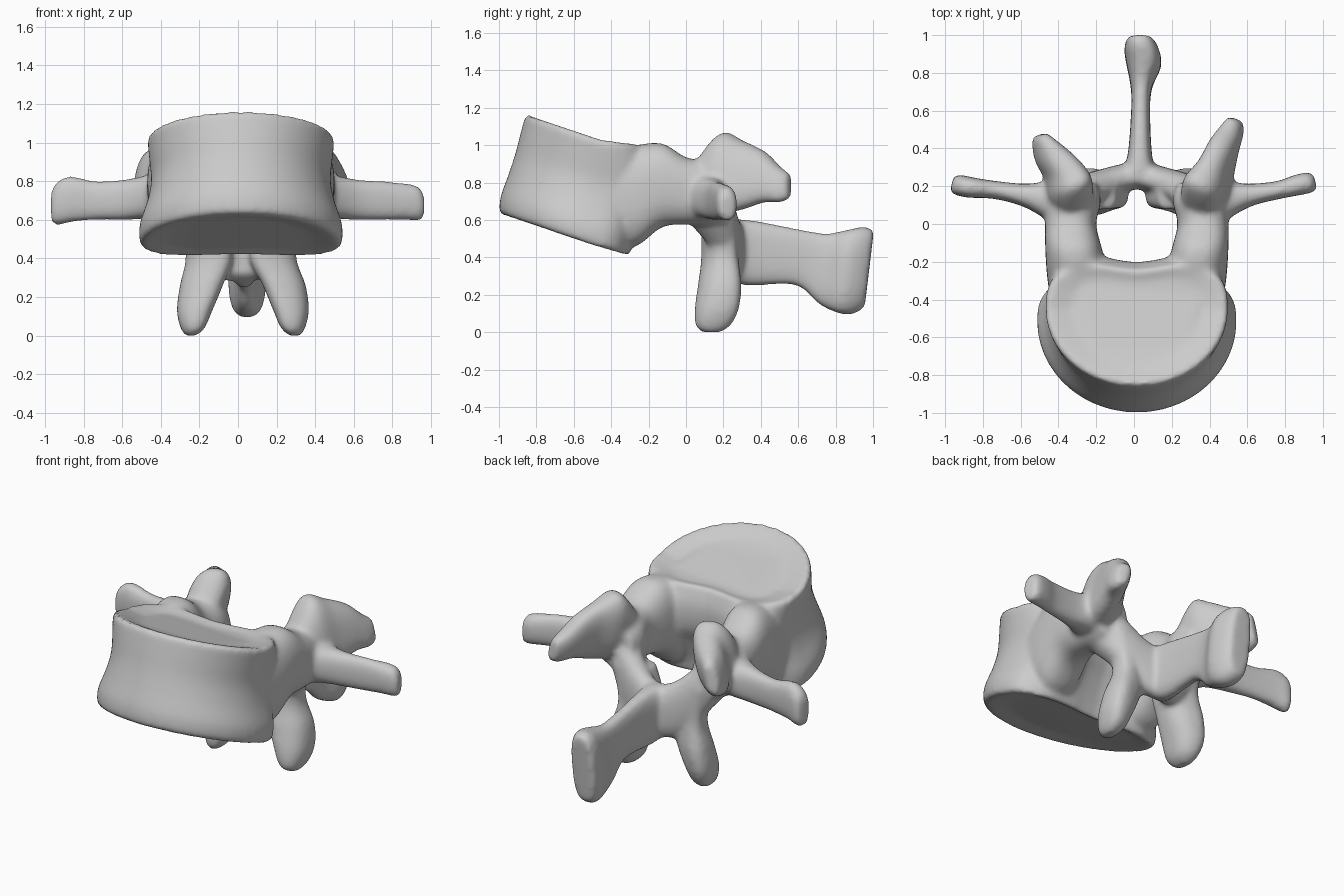
import bpy, bmesh, math
from mathutils import Vector

if "Cube" in bpy.data.objects:
    bpy.data.objects.remove(bpy.data.objects["Cube"], do_unlink=True)

bm = bmesh.new()
MID = 0.015     # slight sideways offset of the centre line
SIDES = 32


def skin(rings):
    """Closed tube through a list of point rings."""
    rows = [[bm.verts.new(p) for p in ring] for ring in rings]
    n = len(rows[0])
    for a, b in zip(rows, rows[1:]):
        for i in range(n):
            j = (i + 1) % n
            bm.faces.new((a[i], a[j], b[j], b[i]))
    bm.faces.new(rows[0][::-1])
    bm.faces.new(rows[-1])


def spline(stations, steps=6):
    """Catmull-Rom interpolation of whole stations."""
    pts = [stations[0]] + list(stations) + [stations[-1]]
    out = []
    for p0, p1, p2, p3 in zip(pts, pts[1:], pts[2:], pts[3:]):
        for k in range(steps):
            t = k / steps
            out.append([b + 0.5 * t * (c - a + t * (2*a - 5*b + 4*c - d + t * (3*(b - c) + d - a)))
                        for a, b, c, d in zip(p0, p1, p2, p3)])
    return out + [list(stations[-1])]


def power(v, e):
    return math.copysign(abs(v) ** e, v)


def limb(stations, u, v, e=0.8):
    """Tube with rounded-box sections; station = x, y, z, half size on u, half size on v."""
    u, v = Vector(u).normalized(), Vector(v).normalized()
    rings = []
    for x, y, z, ru, rv in spline(stations):
        rings.append([Vector((x, y, z)) + u * ru * power(math.cos(a), e) + v * rv * power(math.sin(a), e)
                      for a in (2 * math.pi * i / SIDES for i in range(SIDES))])
    skin(rings)


# Body: drum with round front, squarer hollowed back, a waist and tilted end plates
def kidney(yc, half_x, front, back, z, front_slope, back_slope, size=1.0):
    ring = []
    for i in range(64):
        a = 2 * math.pi * i / 64
        c, s = math.cos(a), math.sin(a)
        if s > 0:
            c, s = power(c, 0.7), power(s, 0.7)
            y = back * (s - 0.22 * math.exp(-(c / 0.45) ** 2)) * size
            slope = back_slope
        else:
            y, slope = front * s * size, front_slope
        ring.append((MID + half_x * c * size, yc + y, z - slope * y))
    return ring


levels = [(-0.52, 0.525, 0.48, 0.25, 0.485, 0.34, 0.3),
          (-0.51, 0.525, 0.48, 0.26, 0.57, 0.33, 0.28),
          (-0.49, 0.485, 0.46, 0.29, 0.69, 0.33, 0.24),
          (-0.47, 0.465, 0.445, 0.33, 0.80, 0.33, 0.2),
          (-0.455, 0.475, 0.43, 0.32, 0.92, 0.33, 0.15),
          (-0.45, 0.485, 0.41, 0.27, 1.015, 0.34, 0.12)]
rings = [kidney(*lv) for lv in spline(levels)]


def plate(level, up):
    """Rounded rim and slightly dished middle of an end plate."""
    return [kidney(*level[:4], level[4] + dz * up, *level[5:], size=size)
            for size, dz in ((0.96, 0.015), (0.7, -0.01))]


skin(plate(levels[0], -1)[::-1] + rings + plate(levels[-1], 1))

for s in (-1, 1):
    left = s > 0

    def X(x):
        return MID + s * x

    # Pedicle bridging the body and the rear arch
    limb([(X(0.31), -0.45, 0.72, 0.14, 0.22),
          (X(0.315), -0.28, 0.725, 0.16, 0.27),
          (X(0.335), -0.13, 0.785, 0.15, 0.225),
          (X(0.35), 0.0, 0.755, 0.135, 0.18),
          (X(0.33), 0.12, 0.74, 0.14, 0.17),
          (X(0.32), 0.22, 0.72, 0.11, 0.13)], (1, 0, 0), (0, 0, 1))

    # Transverse process
    tip, half = (0.945, 0.095) if left else (0.98, 0.12)
    drop = 0.0 if left else 0.012
    limb([(X(0.32), 0.08, 0.74, 0.14, 0.14),
          (X(0.47), 0.13, 0.72, 0.115, 0.1),
          (X(0.6), 0.155, 0.705, 0.105, 0.06),
          (X(0.75), 0.18, 0.7, 0.1, 0.048),
          (X(tip - 0.1), 0.205 - drop, 0.695 + drop, half, 0.055),
          (X(tip - 0.03), 0.22 - drop, 0.685, half * 0.95, 0.055),
          (X(tip), 0.225 - drop, 0.67, half * 0.7, 0.04)],
         (0, 0, 1), (-0.25 * s, 1, 0))

    # Superior articular process, its crest leaning inward
    if left:
        path = [(0.33, 0.06, 0.78, 0.13, 0.1), (0.37, 0.19, 0.85, 0.22, 0.12),
                (0.42, 0.3, 0.84, 0.19, 0.09), (0.465, 0.42, 0.83, 0.14, 0.075),
                (0.505, 0.5, 0.79, 0.1, 0.06), (0.525, 0.555, 0.78, 0.07, 0.04)]
    else:
        path = [(0.33, 0.06, 0.78, 0.13, 0.1), (0.36, 0.19, 0.85, 0.21, 0.12),
                (0.39, 0.28, 0.85, 0.18, 0.1), (0.45, 0.36, 0.84, 0.15, 0.085),
                (0.495, 0.43, 0.84, 0.12, 0.055), (0.515, 0.47, 0.84, 0.09, 0.035)]
    limb([(X(p[0]), *p[1:]) for p in path], (-0.22 * s, 0, 1), (1, -0.45 * s, 0))

    # Lamina closing the arch behind the canal
    limb([(X(0.35), 0.07, 0.72, 0.15, 0.11),
          (X(0.25), 0.175, 0.6, 0.17, 0.09),
          (X(0.13), 0.23, 0.48, 0.17, 0.075),
          (X(0.04), 0.25, 0.44, 0.16, 0.075),
          (X(-0.04), 0.25, 0.43, 0.14, 0.07)], (0, 0, 1), (0.5 * s, 1, 0))

    # Inferior articular process
    out = 0.02 if left else 0.0
    limb([(X(0.22), 0.17, 0.64, 0.11, 0.09),
          (X(0.165), 0.18, 0.42, 0.125, 0.09),
          (X(0.205 + out), 0.18, 0.26, 0.115, 0.11),
          (X(0.24 + out), 0.165, 0.13, 0.095, 0.115),
          (X(0.25 + out), 0.145, 0.04, 0.065, 0.095),
          (X(0.26 + out), 0.135, 0.0, 0.03, 0.05)], (1, 0.25 * s, 0), (0, 1, 0))

# Spinous process with a flared, drooping end
limb([(0.02, 0.2, 0.46, 0.13, 0.14),
      (0.03, 0.33, 0.425, 0.07, 0.175),
      (0.035, 0.6, 0.4, 0.05, 0.15),
      (0.04, 0.73, 0.34, 0.058, 0.19),
      (0.053, 0.84, 0.325, 0.092, 0.225),
      (0.04, 0.92, 0.33, 0.092, 0.235),
      (0.03, 0.98, 0.34, 0.07, 0.21)], (1, 0, 0), (0, 0.12, 1), e=0.7)

bmesh.ops.recalc_face_normals(bm, faces=bm.faces)
mesh = bpy.data.meshes.new("vertebra")
bm.to_mesh(mesh)
bm.free()
bone = bpy.data.objects.new("vertebra", mesh)
bpy.context.collection.objects.link(bone)

# Fuse the parts and blend the joints
fuse = bone.modifiers.new("fuse", "REMESH")
fuse.mode = "VOXEL"
fuse.voxel_size = 0.014
fuse.use_smooth_shade = True
blend = bone.modifiers.new("blend", "SMOOTH")
blend.factor = 0.5
blend.iterations = 16

# Single grey bone colour
GREY = (0.6, 0.6, 0.6, 1)
mat = bpy.data.materials.new("bone_grey")
mat.use_nodes = True
mat.diffuse_color = GREY
mat.node_tree.nodes["Principled BSDF"].inputs["Base Color"].default_value = GREY
mesh.materials.append(mat)
